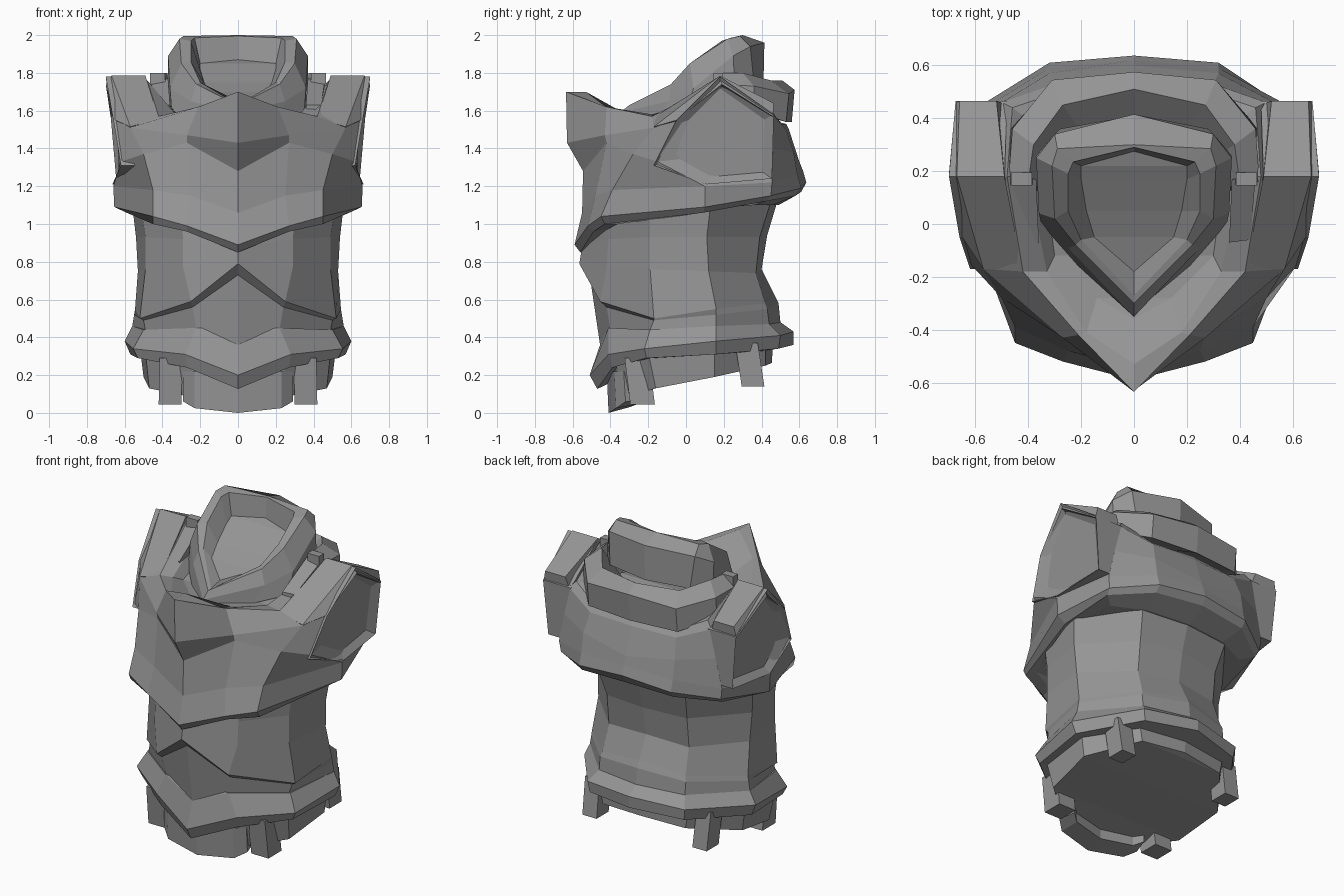
import bpy, bmesh

grey = bpy.data.materials.new("armour_grey")
grey.diffuse_color = (0.3, 0.3, 0.3, 1)


def finish(name, bm):
    bmesh.ops.recalc_face_normals(bm, faces=bm.faces)
    me = bpy.data.meshes.new(name)
    bm.to_mesh(me)
    bm.free()
    me.materials.append(grey)
    bpy.context.collection.objects.link(bpy.data.objects.new(name, me))


def flip(p):
    return (-p[0], p[1], p[2])


def skin(bm, rings):
    """Join closed rings of equal length with quads."""
    vs = [[bm.verts.new(p) for p in r] for r in rings]
    n = len(rings[0])
    for a, b in zip(vs, vs[1:]):
        for i in range(n):
            j = (i + 1) % n
            bm.faces.new((a[i], a[j], b[j], b[i]))
    return vs


def body(name, halves):
    """Stack half rings (front centre to back centre), mirrored and capped."""
    bm = bmesh.new()
    vs = skin(bm, [h + [flip(p) for p in h[-2:0:-1]] for h in halves])
    m = len(halves[0])
    for r in (vs[0], vs[-1]):
        opp = lambda i: r[-i] if 0 < i < m - 1 else r[i]
        for i in range(m - 1):
            f = []
            for v in (r[i], r[i + 1], opp(i + 1), opp(i)):
                if v not in f:
                    f.append(v)
            bm.faces.new(f)
    finish(name, bm)


def tube(name, rings, arc=False):
    """Capped tube: one arc across the centre, or a mirrored pair."""
    if arc:
        sets = [rings + [[flip(p) for p in r] for r in rings[-2::-1]]]
    else:
        sets = [rings, [[flip(p) for p in r] for r in rings]]
    bm = bmesh.new()
    for s in sets:
        vs = skin(bm, s)
        bm.faces.new(vs[0])
        bm.faces.new(vs[-1])
    finish(name, bm)


def bar(name, top, bottom, w, d):
    """Pair of straight blocks between two centres."""
    tube(name, [[(c[0] + sx * w / 2, c[1] + sy * d / 2, c[2])
                 for sx, sy in ((-1, -1), (1, -1), (1, 1), (-1, 1))]
                for c in (top, bottom)])


# Pelvis plug with slanted underside
body("pelvis", [
    [(0, -.41, .22), (.25, -.37, .27), (.49, -.2, .32), (.52, .15, .35), (.31, .42, .36), (0, .46, .38)],
    [(0, -.38, .07), (.23, -.34, .08), (.47, -.16, .13), (.50, .15, .19), (.29, .42, .25), (0, .455, .265)]])

# Raised rim along the front of the pelvis
tube("pelvis_front_rim", [
    [(.29, -.33, .22), (.29, -.32, .06), (.26, -.22, .07), (.26, -.22, .22)],
    [(.23, -.38, .22), (.23, -.37, .025), (.21, -.26, .045), (.21, -.26, .22)],
    [(0, -.42, .22), (0, -.41, 0), (0, -.30, .03), (0, -.30, .22)]], arc=True)

# Hanging tabs
bar("front_tab", (.355, -.26, .29), (.36, -.23, .045), .12, .13)
bar("back_tab", (.39, .32, .37), (.385, .355, .14), .10, .12)

# Flared hem
body("hem", [
    [(0, -.42, .15), (.25, -.36, .25), (.48, -.18, .29), (.55, .16, .31), (.31, .42, .33), (0, .47, .34)],
    [(0, -.47, .127), (.27, -.39, .24), (.53, -.21, .29), (.57, .16, .31), (.33, .49, .34), (0, .57, .36)],
    [(0, -.51, .20), (.28, -.41, .31), (.555, -.22, .34), (.60, .16, .38), (.34, .50, .41), (0, .57, .43)],
    [(0, -.455, .36), (.22, -.41, .45), (.50, -.19, .44), (.56, .16, .46), (.30, .44, .47), (0, .50, .48)]])

# Waist with the overlapping front fold
body("waist", [
    [(0, -.455, .36), (.22, -.40, .44), (.49, -.19, .44), (.56, .16, .46), (.30, .44, .47), (0, .50, .48)],
    [(0, -.51, .73), (.24, -.42, .56), (.50, -.17, .49), (.55, .16, .52), (.30, .43, .55), (0, .49, .58)],
    [(0, -.565, .79), (.25, -.455, .59), (.52, -.17, .50), (.545, .16, .55), (.29, .42, .58), (0, .47, .62)],
    [(0, -.56, .82), (.29, -.42, .77), (.49, -.19, .76), (.53, .12, .75), (.28, .37, .74), (0, .40, .76)],
    [(0, -.55, .88), (.29, -.41, .92), (.49, -.19, .93), (.54, .11, .93), (.28, .39, .93), (0, .43, .94)],
    [(0, -.53, .95), (.30, -.41, 1.02), (.51, -.19, 1.06), (.56, .13, 1.1), (.31, .45, 1.12), (0, .49, 1.14)]])

# Chest shell with lower lip, ridges rising to the shoulders and beaked collar
lip = [
    [(0, -.52, .87), (.27, -.42, .97), (.43, -.36, 1.0), (.55, .05, 1.08), (.48, .36, 1.1), (.28, .46, 1.1), (0, .49, 1.1)],
    [(0, -.56, .85), (.27, -.49, .96), (.45, -.43, 1.0), (.59, .09, 1.06), (.55, .42, 1.12), (.32, .58, 1.15), (0, .61, 1.17)],
    [(0, -.59, .89), (.27, -.52, .99), (.45, -.45, 1.04), (.655, .10, 1.09), (.56, .45, 1.15), (.32, .61, 1.19), (0, .637, 1.22)]]
chest = [
    [(0, -.55, 1.06), (.25, -.48, 1.15), (.45, -.39, 1.18), (.66, .10, 1.20), (.57, .455, 1.22), (.32, .59, 1.26), (0, .62, 1.28)],
    [(0, -.545, 1.28), (.27, -.42, 1.43), (.50, -.28, 1.37), (.62, -.15, 1.33), (.53, .46, 1.40), (.32, .57, 1.38), (0, .60, 1.33)],
    [(0, -.63, 1.43), (.27, -.43, 1.47), (.57, -.17, 1.51), (.65, -.04, 1.56), (.50, .46, 1.58), (.30, .53, 1.50), (0, .545, 1.5)]]
collar = [
    [(0, -.635, 1.70), (.21, -.42, 1.62), (.42, -.18, 1.57), (.48, .18, 1.76), (.46, .44, 1.62), (.28, .50, 1.53), (0, .53, 1.53)],
    [(0, -.53, 1.70), (.18, -.41, 1.61), (.33, -.18, 1.58), (.40, .17, 1.68), (.38, .38, 1.60), (.24, .46, 1.54), (0, .49, 1.54)],
    [(0, -.36, 1.58), (.14, -.28, 1.56), (.30, -.12, 1.55), (.34, .17, 1.6), (.32, .32, 1.58), (.2, .40, 1.54), (0, .43, 1.54)]]
body("chest", lip + chest + collar)

# Shoulder sleeves: pentagonal sockets with a recessed panel
# (y, z, root x, rim x) for each corner
corners = [(.18, 1.78, .49, .70), (.465, 1.58, .48, .675), (.455, 1.24, .50, .645),
           (.11, 1.21, .52, .665), (-.17, 1.31, .48, .62), (-.05, 1.55, .46, .66)]


def socket(scale, dx):
    return [(x + dx, .19 + (y - .19) * scale, 1.43 + (z - 1.43) * scale)
            for y, z, _, x in corners]


tube("shoulder_sleeve", [[(r, y, z) for y, z, r, _ in corners],
                         socket(1, 0), socket(.82, -.035)])

# Shoulder tops, running from the chest ridge over to the back
tube("shoulder_cap", [
    [(.42, -.18, 1.56), (.57, -.17, 1.515), (.65, -.05, 1.55), (.46, -.10, 1.40)],
    [(.49, .18, 1.785), (.67, .18, 1.785), (.70, .19, 1.74), (.48, .18, 1.64)],
    [(.52, .465, 1.64), (.66, .465, 1.64), (.675, .46, 1.57), (.48, .45, 1.52)]])

# Raised yoke around the back of the neck
tube("yoke", [
    [(.47, .14, 1.62), (.475, .16, 1.74), (.40, .16, 1.80), (.33, .12, 1.62)],
    [(.47, .36, 1.60), (.46, .36, 1.73), (.38, .30, 1.80), (.30, .25, 1.62)],
    [(.31, .53, 1.54), (.31, .545, 1.69), (.27, .45, 1.76), (.18, .32, 1.62)],
    [(0, .56, 1.54), (0, .575, 1.71), (0, .51, 1.76), (0, .36, 1.66)]], arc=True)

# Sloping straps and their clasps beside the neck
tube("neck_strap", [
    [(.36, -.07, 1.63), (.44, -.06, 1.63), (.44, -.06, 1.54), (.36, -.07, 1.54)],
    [(.37, .17, 1.77), (.46, .18, 1.76), (.46, .18, 1.64), (.37, .17, 1.64)]])
bar("strap_clasp", (.425, .17, 1.80), (.43, .17, 1.66), .08, .05)

# Neck guard: outer wall, rim and recessed slanted floor
body("neck_guard", [
    [(0, -.34, 1.55), (.21, -.16, 1.55), (.35, 0, 1.58), (.37, .26, 1.68), (.28, .36, 1.74), (0, .41, 1.74)],
    [(0, -.35, 1.59), (.25, -.09, 1.65), (.36, .04, 1.72), (.37, .25, 1.89), (.30, .34, 1.94), (0, .415, 1.96)],
    [(0, -.30, 1.63), (.22, -.08, 1.74), (.30, .02, 1.85), (.31, .22, 1.98), (.29, .285, 1.995), (0, .30, 2.0)],
    [(0, -.27, 1.63), (.20, -.06, 1.75), (.25, .05, 1.86), (.25, .19, 1.97), (.23, .235, 1.985), (0, .29, 1.995)],
    [(0, -.18, 1.65), (.15, -.05, 1.70), (.18, .05, 1.75), (.20, .17, 1.82), (.20, .22, 1.85), (0, .275, 1.87)]])
